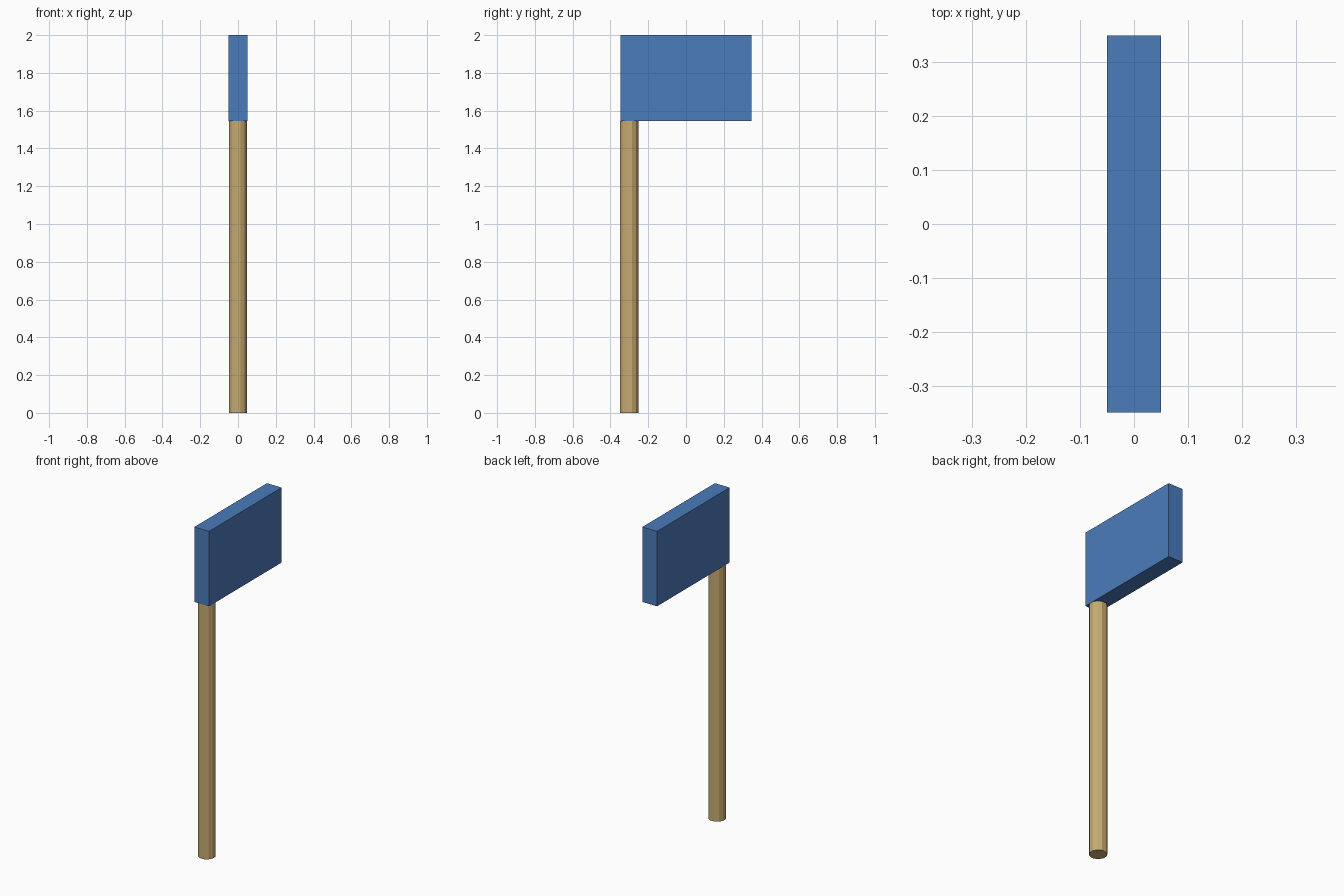
import bpy, math

if "Cube" in bpy.data.objects:
    bpy.data.objects.remove(bpy.data.objects["Cube"])


def colour(obj, name, rgb):
    mat = bpy.data.materials.new(name)
    mat.diffuse_color = (*rgb, 1.0)
    mat.use_nodes = True
    mat.node_tree.nodes["Principled BSDF"].inputs["Base Color"].default_value = mat.diffuse_color
    obj.data.materials.append(mat)


BOARD_BOTTOM = 1.545
HALF_LENGTH = 0.348

# Round wooden post, flush with the front end of the board
bpy.ops.mesh.primitive_cylinder_add(
    vertices=12, radius=0.05, depth=BOARD_BOTTOM,
    location=(0, -0.30, BOARD_BOTTOM / 2), rotation=(0, 0, math.radians(15)))
post = bpy.context.object
post.name = "post"
colour(post, "wood", (0.57, 0.41, 0.17))

# Blue board on top of the post
bpy.ops.mesh.primitive_cube_add(size=1, location=(0, 0, (2 + BOARD_BOTTOM) / 2))
board = bpy.context.object
board.name = "sign_board"
board.scale = (0.099, 2 * HALF_LENGTH, 2 - BOARD_BOTTOM)
bpy.ops.object.transform_apply(location=False, rotation=False, scale=True)
colour(board, "blue", (0.07, 0.2, 0.5))
